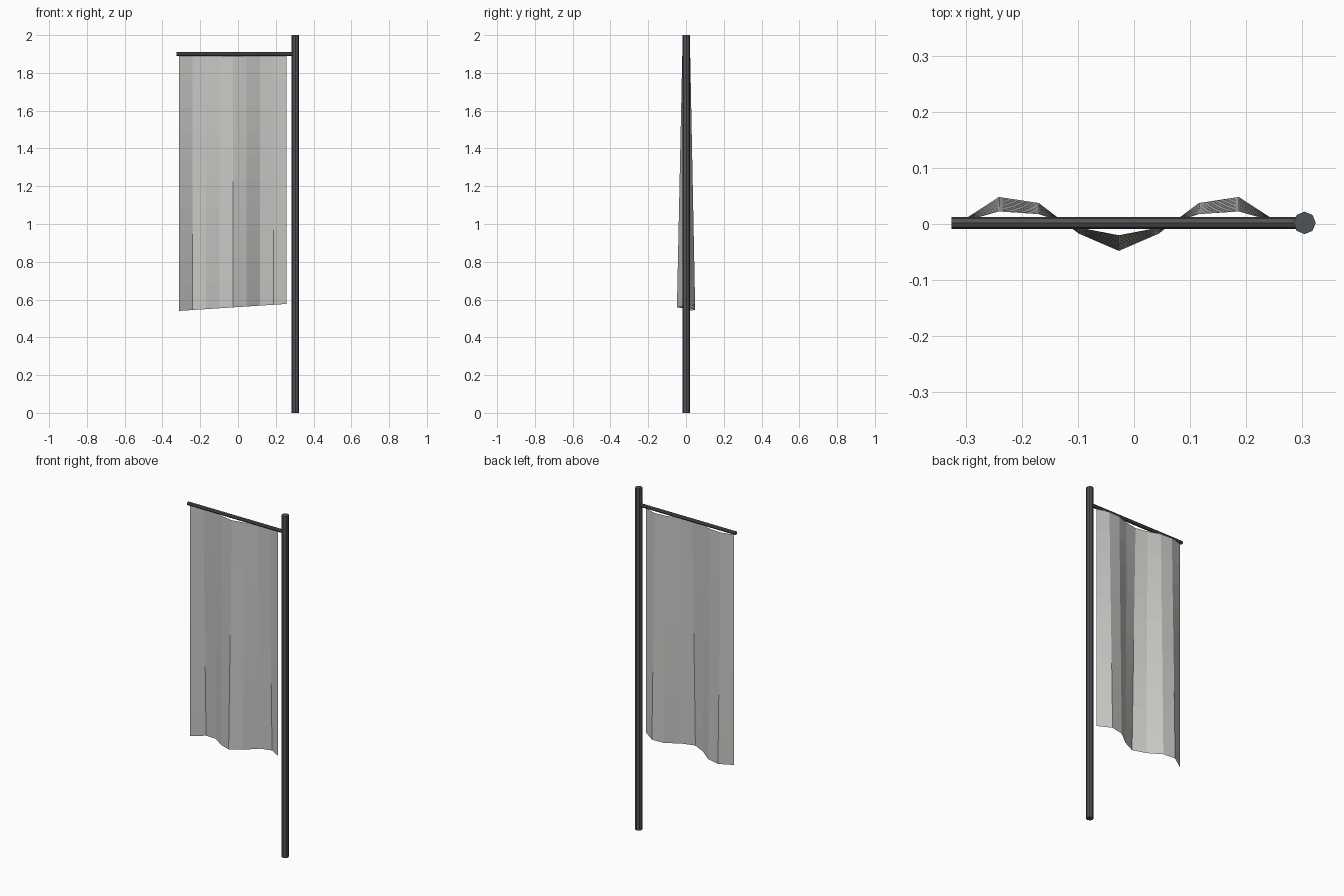
import bpy, math
from mathutils import Vector

if "Cube" in bpy.data.objects:
    bpy.data.objects.remove(bpy.data.objects["Cube"])

Y0 = 0.002  # depth of the pole axis


def material(name, rgb):
    m = bpy.data.materials.new(name)
    m.diffuse_color = (*rgb, 1)
    m.use_nodes = True
    m.node_tree.nodes["Principled BSDF"].inputs["Base Color"].default_value = m.diffuse_color
    return m


METAL = material("dark_metal", (0.08, 0.09, 0.098))
CLOTH = material("pale_cloth", (0.58, 0.58, 0.56))


def rod(name, start, end, radius):
    """Eight-sided rod between two points."""
    a, b = Vector(start), Vector(end)
    bpy.ops.mesh.primitive_cylinder_add(vertices=8, radius=radius, depth=(b - a).length,
                                        location=(a + b) / 2)
    o = bpy.context.object
    o.name = name
    o.rotation_euler = (b - a).to_track_quat('Z', 'Y').to_euler()
    o.data.materials.append(METAL)


# Upright pole and the rail that carries the cloth
rod("pole", (0.304, Y0, 0), (0.304, Y0, 2), 0.02)
rod("top_rail", (-0.325, Y0, 1.9), (0.304, Y0, 1.9), 0.0105)

# Hanging cloth: folds deepen and the hem slopes towards the bottom
COLS, ROWS = 8, 10
verts, faces = [], []
for r in range(ROWS + 1):
    v = r / ROWS
    for c in range(COLS + 1):
        u = c / COLS
        hem = 0.54 + 0.037 * u
        depth = 0.022 + 0.028 * v
        verts.append((-0.312 + 0.57 * u, Y0 + depth * math.sin(3 * math.pi * u),
                      1.889 + (hem - 1.889) * v))
for r in range(ROWS):
    for c in range(COLS):
        i = r * (COLS + 1) + c
        faces.append((i, i + COLS + 1, i + COLS + 2, i + 1))
mesh = bpy.data.meshes.new("banner_cloth")
mesh.from_pydata(verts, [], faces)
mesh.materials.append(CLOTH)
bpy.context.collection.objects.link(bpy.data.objects.new("banner_cloth", mesh))
